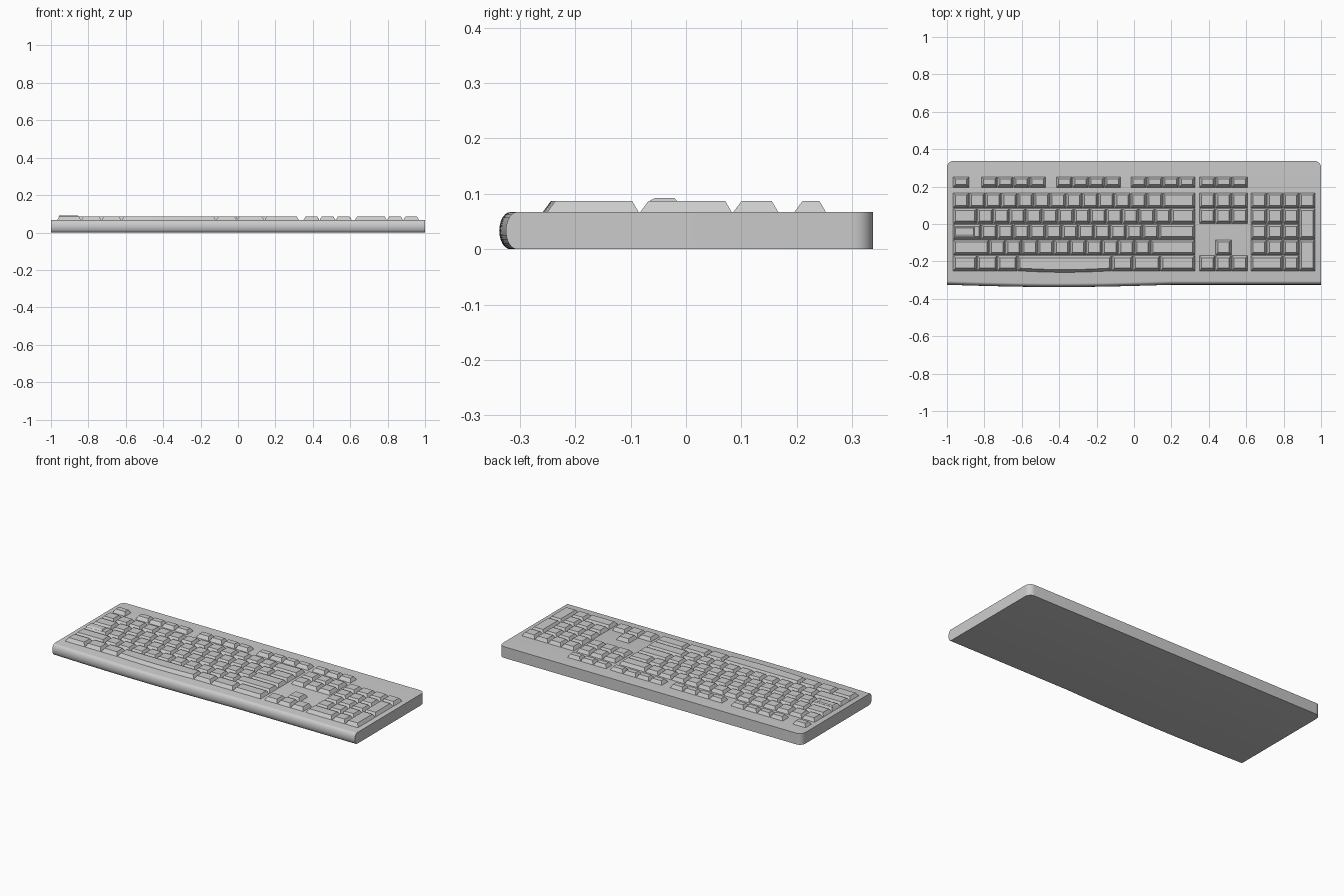
import bpy, bmesh, math

if "Cube" in bpy.data.objects:
    bpy.data.objects.remove(bpy.data.objects["Cube"])

UX, UY = 0.0863, 0.084      # key pitch
DECK, CAP = 0.067, 0.0867   # deck height, keycap top height
LEFT, BACK = -0.968, 0.168  # back left corner of the main key block
GAP = 0.0015


def finish(bm, name, smooth=False):
    bmesh.ops.recalc_face_normals(bm, faces=bm.faces)
    mesh = bpy.data.meshes.new(name)
    bm.to_mesh(mesh)
    bm.free()
    ob = bpy.data.objects.new(name, mesh)
    bpy.context.collection.objects.link(ob)
    if smooth:
        bpy.context.view_layer.objects.active = ob
        ob.select_set(True)
        bpy.ops.object.shade_smooth_by_angle(angle=math.radians(35))
        ob.select_set(False)
    return ob


def bridge(bm, low, high):
    n = len(low)
    for i in range(n):
        j = (i + 1) % n
        bm.faces.new((low[i], low[j], high[j], high[i]))


def keycap(bm, x0, x1, y0, y1, z0=DECK, z1=CAP, inset=0.013, front=0.016, bow=0.0, n=1):
    """Tapered cap, optionally with a bowed front edge."""
    def loop(a, b, c, d, z):
        pts = [(a + (b - a) * i / n, c - bow * math.sin(math.pi * i / n)) for i in range(n + 1)]
        return [bm.verts.new((x, y, z)) for x, y in pts + [(b, d), (a, d)]]
    low = loop(x0 + GAP, x1 - GAP, y0 + GAP, y1 - GAP, z0)
    high = loop(x0 + inset, x1 - inset, y0 + front, y1 - inset, z1)
    bridge(bm, low, high)
    bm.faces.new(high)
    bm.faces.new(low[::-1])


def row(bm, x, r, widths, rows=1):
    """Run of caps starting at x on row r; widths in key units."""
    for w in widths:
        keycap(bm, x, x + w * UX, BACK - (r + rows) * UY, BACK - r * UY)
        x += w * UX


# Case: stacked outlines whose front edge follows a half-round nose
def outline(nose):
    pts = []
    for i in range(41):
        x = -1 + i / 20
        bump = 0.012 * math.sin(math.pi * (x + 1) / 1.2) if x < 0.2 else 0
        pts.append((x, -0.305 - max(bump, 0) - nose))
    rad = 0.035
    for cx, start in ((1 - rad, 0), (-1 + rad, 90)):
        for k in range(7):
            a = math.radians(start + 15 * k)
            pts.append((cx + rad * math.cos(a), 0.337 - rad + rad * math.sin(a)))
    return pts


bm = bmesh.new()
loops = []
for k in range(13):
    t = math.pi * (k / 12 - 0.5)
    z = DECK / 2 * (1 + math.sin(t))
    loops.append([bm.verts.new((x, y, z)) for x, y in outline(0.02 * math.cos(t))])
for a, b in zip(loops, loops[1:]):
    bridge(bm, a, b)
bm.faces.new(loops[0][::-1])
bm.faces.new(loops[-1])
finish(bm, "case", smooth=True)

# Main typing block
bm = bmesh.new()
row(bm, LEFT, 0, [1] * 13 + [2])
row(bm, LEFT, 1, [1.5] + [1] * 12 + [1.5])
row(bm, LEFT, 2, [1.75] + [1] * 11 + [2.25])
row(bm, LEFT, 3, [2.25] + [1] * 10 + [2.75])
row(bm, LEFT, 4, [1.5, 1.25, 1.25])
row(bm, LEFT + 9.85 * UX, 4, [1.3, 1.7, 2.15])
finish(bm, "typing_keys")

# Space bar with bowed front
bm = bmesh.new()
keycap(bm, LEFT + 4 * UX, LEFT + 9.85 * UX, BACK - 5 * UY, BACK - 4 * UY, bow=0.008, n=12)
finish(bm, "space_bar")

# Raised step on the lock key
bm = bmesh.new()
keycap(bm, -0.962, -0.85, -0.07, -0.013, CAP - 0.001, 0.092, 0.008, 0.013)
finish(bm, "lock_key_step")

# Function row, shallower keys in groups
bm = bmesh.new()
for start, count in ((0, 1), (1.75, 4), (6.4, 4), (11, 4), (15.27, 3)):
    for i in range(count):
        x = LEFT + (start + i) * UX
        keycap(bm, x, x + UX, 0.194, 0.254)
finish(bm, "function_keys")

# Navigation cluster and arrows
NAV = 0.349
bm = bmesh.new()
row(bm, NAV, 0, [1] * 3)
row(bm, NAV, 1, [1] * 3)
row(bm, NAV + UX, 3, [1])
row(bm, NAV, 4, [1] * 3)
finish(bm, "navigation_keys")

# Number pad with two tall keys on the right
PAD = 0.624
bm = bmesh.new()
row(bm, PAD, 0, [1] * 4)
for r in (1, 2, 3):
    row(bm, PAD, r, [1] * 3)
row(bm, PAD, 4, [2, 1])
for r in (1, 3):
    row(bm, PAD + 3 * UX, r, [1], rows=2)
finish(bm, "number_pad_keys")
